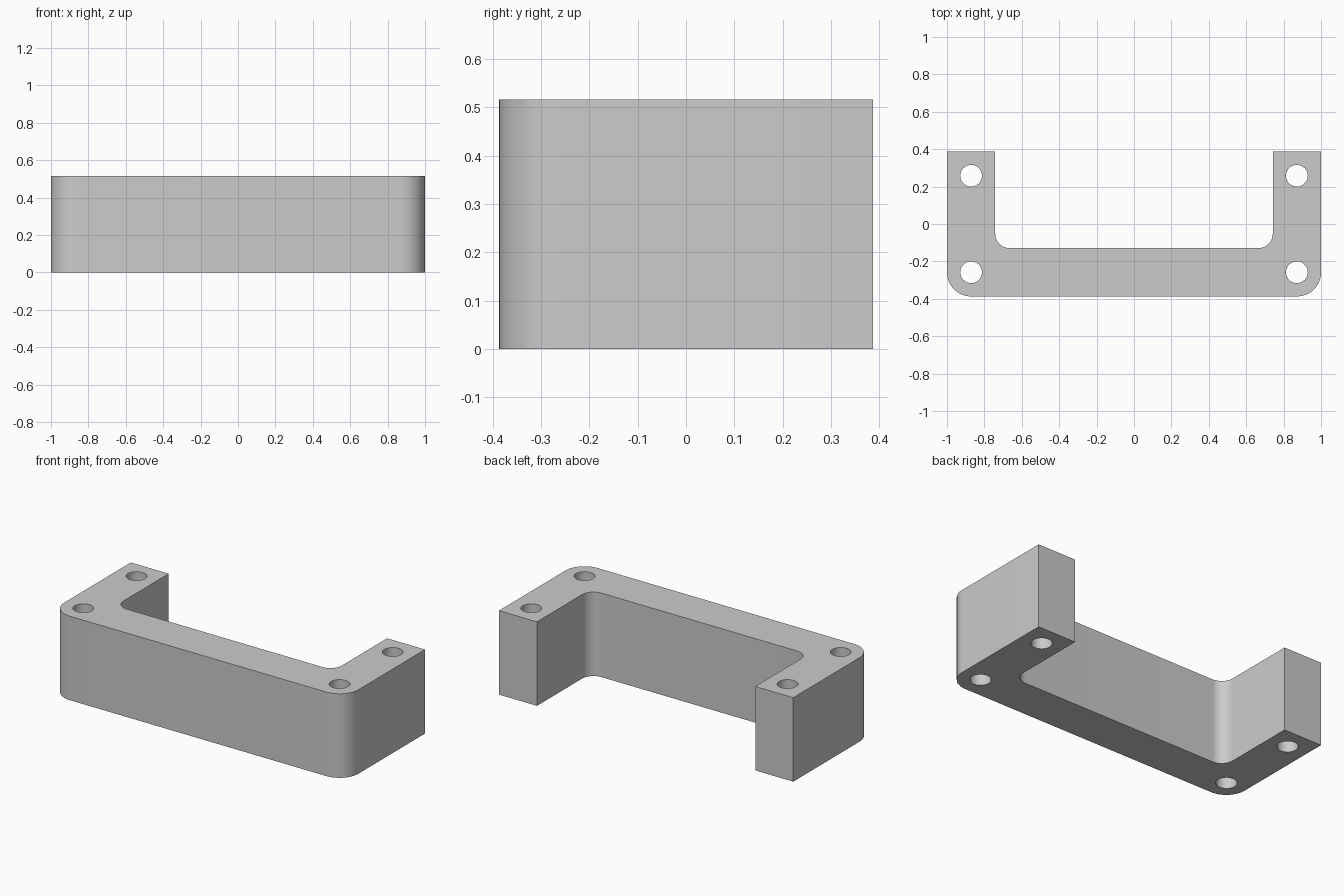
import bpy
import bmesh
from math import cos, sin, pi, radians

cube = bpy.data.objects.get("Cube")
if cube:
    bpy.data.objects.remove(cube, do_unlink=True)

U = 2 / 31            # design unit: the bracket is 31 units wide
WIDTH, DEPTH, HEIGHT = 31 * U, 12 * U, 8 * U
WALL = 4 * U          # thickness of arms and bar
OUTER_R, INNER_R, HOLE_R = 2 * U, 1.2 * U, 0.9 * U
X, Y = WIDTH / 2, DEPTH / 2


def arc(cx, cy, r, start, end, steps):
    """Points along an arc, angles in degrees."""
    angles = [radians(start + (end - start) * i / steps) for i in range(steps + 1)]
    return [(cx + r * cos(a), cy + r * sin(a)) for a in angles]


def add_loop(bm, points):
    verts = [bm.verts.new((x, y, 0)) for x, y in points]
    return [bm.edges.new((v, verts[i - 1])) for i, v in enumerate(verts)]


# Right half of the U-shaped outline, mirrored for the other half
half = arc(X - OUTER_R, -Y + OUTER_R, OUTER_R, -90, 0, 16)
half += [(X, Y), (X - WALL, Y)]
half += arc(X - WALL - INNER_R, -Y + WALL + INNER_R, INNER_R, 0, -90, 16)
outline = half + [(-x, y) for x, y in reversed(half)]

# Flat profile with four round holes, extruded upward
bm = bmesh.new()
edges = add_loop(bm, outline)
for hx in (-X + WALL / 2, X - WALL / 2):
    for hy in (-Y + WALL / 2, Y - WALL / 2):
        edges += add_loop(bm, arc(hx, hy, HOLE_R, 0, 360, 40)[:-1])
bmesh.ops.triangle_fill(bm, use_beauty=True, use_dissolve=False, edges=edges)
solid = bmesh.ops.extrude_face_region(bm, geom=bm.faces[:], use_keep_orig=True)
top = [g for g in solid["geom"] if isinstance(g, bmesh.types.BMVert)]
bmesh.ops.translate(bm, verts=top, vec=(0, 0, HEIGHT))
bmesh.ops.recalc_face_normals(bm, faces=bm.faces[:])

mesh = bpy.data.meshes.new("u_bracket")
bm.to_mesh(mesh)
bm.free()
bracket = bpy.data.objects.new("u_bracket", mesh)
bpy.context.collection.objects.link(bracket)

# Plain grey finish
grey = bpy.data.materials.new("plain_grey")
grey.use_nodes = True
colour = (0.6, 0.6, 0.6, 1)
grey.diffuse_color = colour
grey.node_tree.nodes["Principled BSDF"].inputs["Base Color"].default_value = colour
mesh.materials.append(grey)

# Smooth the rounded corners and bores, keep the edges crisp
bpy.ops.object.select_all(action="DESELECT")
bracket.select_set(True)
bpy.context.view_layer.objects.active = bracket
bpy.ops.object.shade_smooth_by_angle(angle=radians(30))
